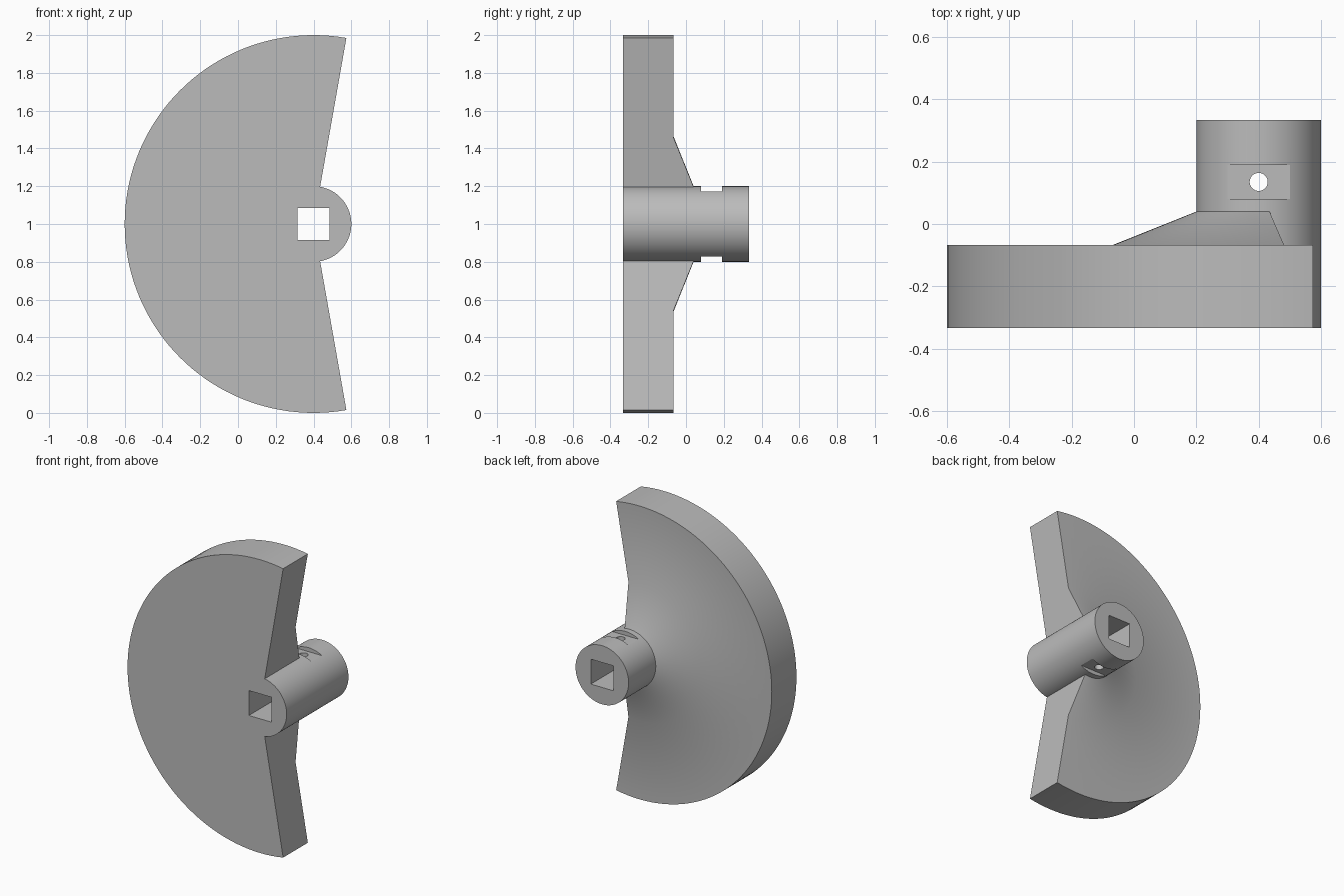
import bpy
import bmesh
from math import radians, sin, cos
from mathutils import Matrix, Vector

if "Cube" in bpy.data.objects:
    bpy.data.objects.remove(bpy.data.objects["Cube"], do_unlink=True)

AXIS = Vector((0.4, 0, 1))      # shaft axis runs along y
FRONT, BACK = -0.333, 0.333
HUB_R = 0.2
STEPS = 144                     # segments per full turn

grey = bpy.data.materials.new("plain grey")
grey.use_nodes = True
colour = (0.5, 0.5, 0.5, 1)
grey.diffuse_color = colour
grey.node_tree.nodes["Principled BSDF"].inputs["Base Color"].default_value = colour


def add_object(name, bm):
    bmesh.ops.recalc_face_normals(bm, faces=bm.faces)
    mesh = bpy.data.meshes.new(name)
    bm.to_mesh(mesh)
    bm.free()
    obj = bpy.data.objects.new(name, mesh)
    bpy.context.collection.objects.link(obj)
    mesh.materials.append(grey)
    return obj


def cylinder(name, radius, length, centre, rotation, segments):
    bm = bmesh.new()
    bmesh.ops.create_cone(bm, cap_ends=True, segments=segments, radius1=radius,
                          radius2=radius, depth=length,
                          matrix=Matrix.Translation(centre) @ rotation)
    return add_object(name, bm)


def box(name, size, centre):
    bm = bmesh.new()
    bmesh.ops.create_cube(bm, size=1, matrix=Matrix.Translation(centre)
                          @ Matrix.Diagonal((*size, 1)))
    return add_object(name, bm)


def activate(obj):
    bpy.ops.object.select_all(action='DESELECT')
    obj.select_set(True)
    bpy.context.view_layer.objects.active = obj


def cut(target, cutter):
    cutter.hide_render = True
    activate(target)
    mod = target.modifiers.new("cut", 'BOOLEAN')
    mod.operation = 'DIFFERENCE'
    mod.solver = 'EXACT'
    mod.object = cutter
    bpy.ops.object.modifier_apply(modifier=mod.name)
    bpy.data.objects.remove(cutter, do_unlink=True)


def smooth(obj):
    activate(obj)
    bpy.ops.object.shade_smooth_by_angle(angle=radians(30))


# Counterweight: a 200 degree sector with a conical boss at the back
profile = [(HUB_R, FRONT), (1, FRONT), (1, -0.067), (0.467, -0.067), (HUB_R, 0.04)]
start, sweep = radians(80), radians(200)
bm = bmesh.new()
verts = [bm.verts.new(AXIS + Vector((r * cos(start), y, r * sin(start))))
         for r, y in profile]
face = bm.faces.new(verts)
bmesh.ops.spin(bm, geom=[face], cent=AXIS, axis=(0, -1, 0), angle=sweep,
               steps=STEPS * 200 // 360, use_duplicate=False)
# Close the starting end if the spin left it open
edges = [e for e in bm.edges if e.is_boundary]
if edges:
    bmesh.ops.holes_fill(bm, edges=edges)
weight = add_object("counterweight", bm)

# Hub with square bore, two nut flats and a cross pin hole
hub = cylinder("hub", HUB_R, BACK - FRONT, AXIS,
               Matrix.Rotation(radians(90), 4, 'X'), STEPS)
cut(hub, box("bore_cutter", (0.17, 1, 0.17), AXIS))
for side in (1, -1):
    cut(hub, box("slot_cutter", (0.5, 0.11, 0.1), AXIS + Vector((0, 0.135, side * 0.223))))
cut(hub, cylinder("pin_cutter", 0.029, 1, AXIS + Vector((0, 0.135, 0)), Matrix(), 32))

for part in (weight, hub):
    smooth(part)
